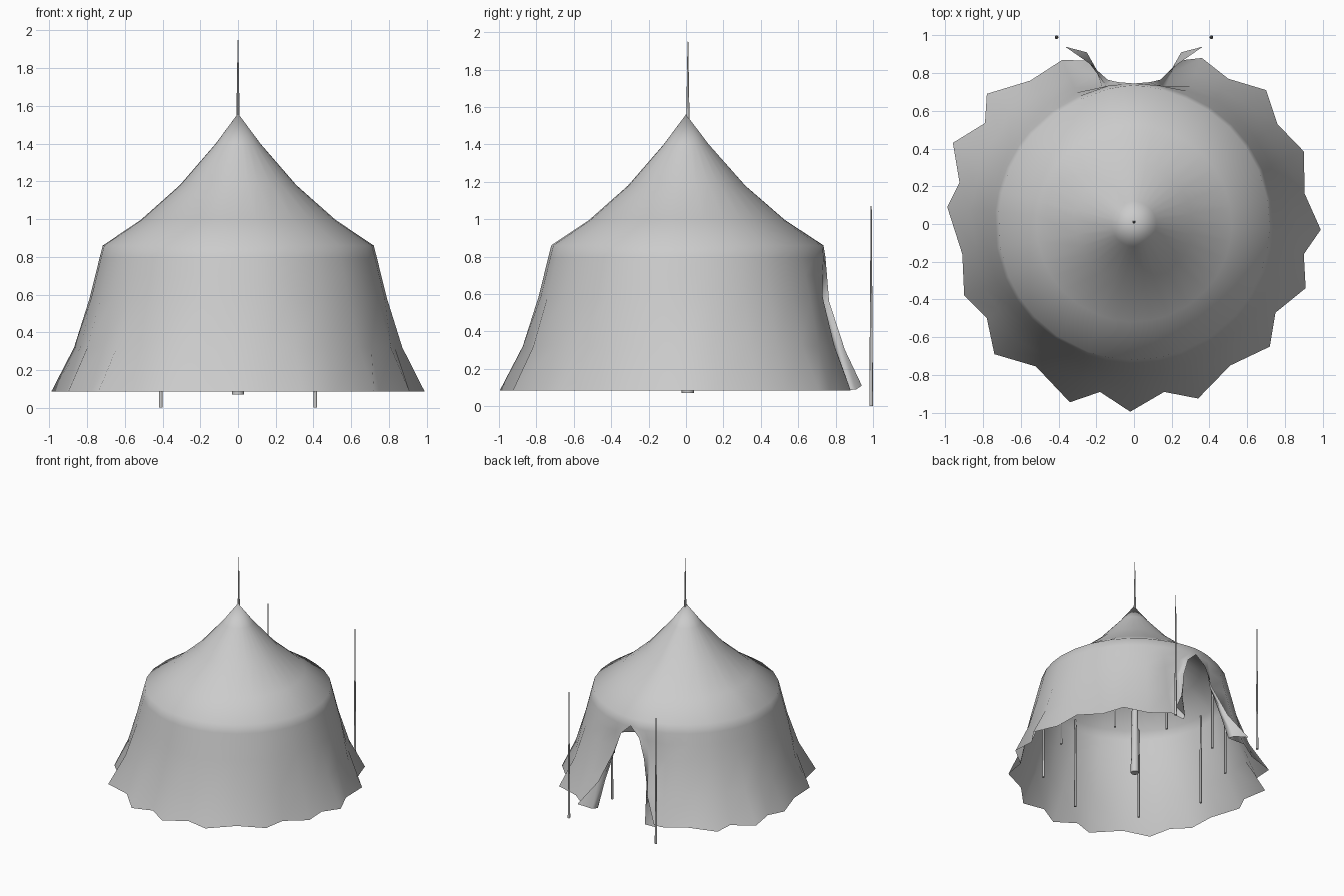
import bpy, bmesh
from math import sin, cos, radians, hypot

if "Cube" in bpy.data.objects:
    bpy.data.objects.remove(bpy.data.objects["Cube"])

# Ruffled hem outline, clockwise from the right door flap to the left one
HEM = [(.36, .88), (.50, .77), (.70, .71), (.76, .53), (.90, .385), (.905, .16),
       (.99, -.03), (.90, -.16), (.91, -.34), (.75, -.47), (.72, -.65), (.51, -.75),
       (.34, -.925), (.16, -.89), (-.02, -.995), (-.18, -.89), (-.34, -.945), (-.52, -.755),
       (-.74, -.69), (-.78, -.50), (-.90, -.38), (-.91, -.16), (-.99, .09), (-.925, .22),
       (-.96, .43), (-.79, .535), (-.78, .69), (-.55, .76), (-.38, .87)]

# Door columns of the right half, each from eave to hem: outer edge, lip, inner fold
DOOR = [
    [(0, .735, .86), (0, .745, .80), (.085, .752, .72), (.14, .765, .56), (.235, .85, .30), (.365, .94, .11)],
    [(.06, .73, .86), (.06, .74, .79), (.115, .738, .71), (.15, .735, .56), (.205, .83, .30), (.25, .91, .09)],
    [(.14, .715, .86), (.13, .735, .79), (.15, .73, .71), (.165, .715, .58), (.20, .80, .31), (.225, .865, .085)],
]
# Roof profile: radius fraction of the eave ring, height
ROOF = [(0, 1.56), (.165, 1.40), (.43, 1.18), (.72, .995)]


def wall_column(x, y):
    """Eave-to-hem column: round at the eave, ruffled towards the ground."""
    r = hypot(x, y)
    mid = .85 + (r - .93) * .35
    radii = [(.72, .86), (.738, .79), (.76, .70), (.79, .58), (mid, .32), (r, .085)]
    return [(x / r * q, y / r * q, z) for q, z in radii]


def mirrored(col):
    return [(-x, y, z) for x, y, z in col]


# Canvas: one grid of columns, roof and wall together
columns = DOOR + [wall_column(*p) for p in HEM] + [mirrored(c) for c in reversed(DOOR)]
bm = bmesh.new()
grid = []
for col in columns:
    ex, ey, _ = col[0]
    pts = [(ex * f, ey * f, z) for f, z in ROOF] + col
    grid.append([bm.verts.new(p) for p in pts])
for a, b in zip(grid, grid[1:]):
    for i in range(len(a) - 1):
        bm.faces.new((a[i], a[i + 1], b[i + 1], b[i]))
bmesh.ops.remove_doubles(bm, verts=bm.verts, dist=.0005)
bmesh.ops.recalc_face_normals(bm, faces=bm.faces)
if sum(f.normal.z for f in bm.faces) < 0:
    bmesh.ops.reverse_faces(bm, faces=bm.faces)
for f in bm.faces:
    f.smooth = True
mesh = bpy.data.meshes.new("tent_canvas")
bm.to_mesh(mesh)
bm.free()
bpy.context.collection.objects.link(bpy.data.objects.new("tent_canvas", mesh))


def pole(name, x, y, z0, z1, r0, r1):
    bpy.ops.mesh.primitive_cone_add(vertices=8, radius1=r0, radius2=r1, depth=z1 - z0,
                                    location=(x, y, (z0 + z1) / 2))
    bpy.context.object.name = name
    bpy.ops.object.shade_smooth_by_angle(angle=radians(50))


# Tapered centre pole poking through the peak
pole("centre_pole", 0, .01, .07, 1.95, .033, .002)
# Thin poles holding up the eave inside
for a in (270, 227, 313, 183, -3, 142, 38, 109, 71):
    pole("eave_pole", .705 * cos(radians(a)), .705 * sin(radians(a)), .085, .86, .009, .007)
# Two free-standing poles outside the door
for s in (-1, 1):
    pole("door_pole", s * .41, .99, 0, 1.07, .01, .003)
